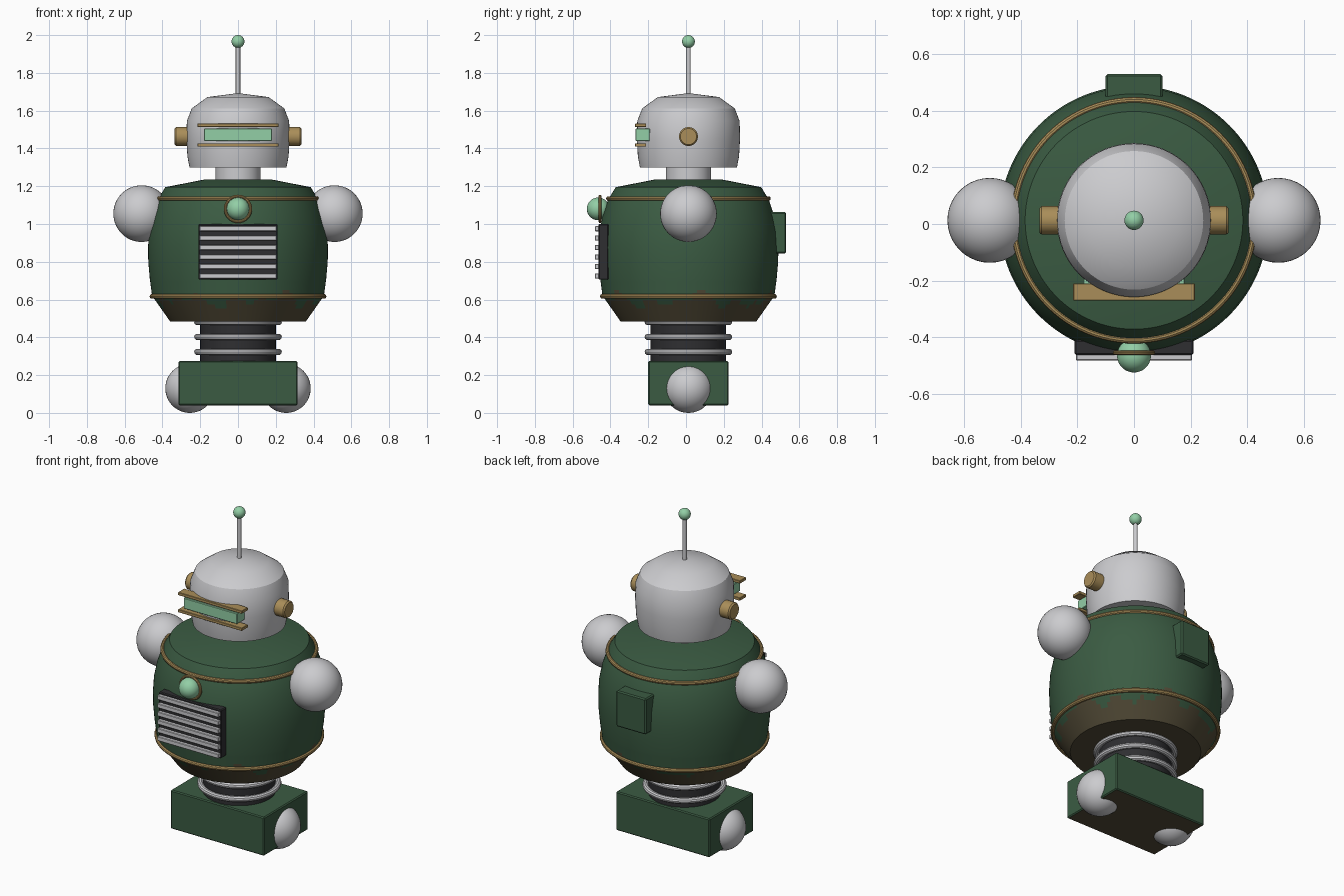
import bpy, bmesh, math
from mathutils import Matrix, Vector

if "Cube" in bpy.data.objects:
    bpy.data.objects.remove(bpy.data.objects["Cube"])

YC = 0.013  # axis of the round parts


def material(name, rgb):
    m = bpy.data.materials.new(name)
    m.diffuse_color = (*rgb, 1)
    m.use_nodes = True
    m.node_tree.nodes["Principled BSDF"].inputs["Base Color"].default_value = m.diffuse_color
    return m


GREY = material("light grey metal", (0.60, 0.60, 0.62))
GREEN = material("dark green paint", (0.043, 0.105, 0.055))
OLIVE = material("worn brown paint", (0.085, 0.070, 0.038))
BRASS = material("brass", (0.40, 0.27, 0.10))
MINT = material("mint glow", (0.29, 0.62, 0.38))
DARK = material("dark rubber", (0.028, 0.028, 0.031))


def finish(name, bm, mat, smooth=True):
    bmesh.ops.recalc_face_normals(bm, faces=bm.faces[:])
    me = bpy.data.meshes.new(name)
    bm.to_mesh(me)
    bm.free()
    ob = bpy.data.objects.new(name, me)
    bpy.context.collection.objects.link(ob)
    me.materials.append(mat)
    if smooth:
        bpy.ops.object.select_all(action='DESELECT')
        ob.select_set(True)
        bpy.context.view_layer.objects.active = ob
        bpy.ops.object.shade_smooth_by_angle(angle=math.radians(32))
    return ob


def box(name, lo, hi, mat, bevel=0.0):
    bm = bmesh.new()
    lo, hi = Vector(lo), Vector(hi)
    bmesh.ops.create_cube(bm, size=1, matrix=Matrix.Translation((lo + hi) / 2)
                          @ Matrix.Diagonal((*(hi - lo), 1)))
    if bevel:
        bmesh.ops.bevel(bm, geom=bm.edges[:], offset=bevel, segments=1, affect='EDGES')
    return finish(name, bm, mat, False)


def ball(name, pos, r, mat):
    bm = bmesh.new()
    bmesh.ops.create_uvsphere(bm, u_segments=40, v_segments=24, radius=r,
                              matrix=Matrix.Translation(pos))
    return finish(name, bm, mat)


def lathe(name, profile, mat, pos=(0, YC, 0), rot=None, segs=64, closed=False):
    """Spin (radius, height) points around the local z axis."""
    bm = bmesh.new()
    rings = []
    for r, z in profile:
        if r == 0:
            rings.append([bm.verts.new((0, 0, z))] * segs)
        else:
            rings.append([bm.verts.new((r * math.cos(2 * math.pi * i / segs),
                                        r * math.sin(2 * math.pi * i / segs), z))
                          for i in range(segs)])
    pairs = list(zip(rings, rings[1:])) + ([(rings[-1], rings[0])] if closed else [])
    for a, b in pairs:
        for i in range(segs):
            j = (i + 1) % segs
            bm.faces.new(list(dict.fromkeys((a[i], a[j], b[j], b[i]))))
    m = Matrix.Translation(pos) @ (rot or Matrix.Identity(4))
    bmesh.ops.transform(bm, matrix=m, verts=bm.verts[:])
    return finish(name, bm, mat)


def cylinder(name, r, z0, z1, mat, **kw):
    return lathe(name, [(0, z0), (r, z0), (r, z1), (0, z1)], mat, **kw)


def torus(name, R, r, mat, **kw):
    pts = [(R + r * math.cos(math.pi * k / 5), r * math.sin(math.pi * k / 5)) for k in range(10)]
    return lathe(name, pts, mat, closed=True, **kw)


# Foot block with painted-over underside and ball wheels
foot = box("foot_block", (-0.315, -0.2, 0.04), (0.315, 0.225, 0.275), GREEN, 0.006)
foot.data.materials.append(OLIVE)
for p in foot.data.polygons:
    p.material_index = int(p.normal.z < -0.9)
for s, side in ((-1, "left"), (1, "right")):
    ball(side + "_wheel", (s * 0.255, YC, 0.13), 0.13, GREY)

# Flexible waist
cylinder("waist_column", 0.2, 0.26, 0.50, DARK)
for k in range(3):
    torus(f"waist_ring_{k + 1}", 0.215, 0.017, GREY, pos=(0, YC, 0.323 + 0.079 * k))

# Barrel body, finely divided so the worn lower paint has an uneven border
shape = [(0.36, 0.485), (0.455, 0.62), (0.467, 0.71), (0.475, 0.80), (0.476, 0.88),
         (0.471, 0.96), (0.455, 1.04), (0.425, 1.13), (0.385, 1.195), (0.18, 1.235)]
profile = [(0, 0.485)]
for (r0, z0), (r1, z1) in zip(shape, shape[1:]):
    n = 6 if z0 < 0.7 else 1
    profile += [(r0 + (r1 - r0) * k / n, z0 + (z1 - z0) * k / n) for k in range(n)]
profile += [shape[-1], (0, 1.235)]
body = lathe("body", profile, GREEN, segs=128)
body.data.materials.append(OLIVE)
for p in body.data.polygons:
    c = p.center
    a = math.atan2(c.y - YC, c.x)
    edge = (0.595 + 0.022 * math.sin(5 * a + 1) + 0.02 * math.sin(11 * a)
            + 0.02 * math.sin(17 * a + 2 + 25 * c.z))
    p.material_index = int(c.z < edge)

# Brass body hoops
torus("upper_hoop", 0.424, 0.012, BRASS, pos=(0, YC, 1.135), segs=96)
torus("lower_hoop", 0.455, 0.013, BRASS, pos=(0, YC, 0.617), segs=96)

# Chest grille
box("grille_plate", (-0.21, -0.463, 0.705), (0.21, -0.41, 1.0), DARK, 0.005)
for k in range(6):
    z = 0.725 + 0.05 * k
    box(f"grille_slat_{k + 1}", (-0.205, -0.483, z - 0.0135), (0.205, -0.455, z + 0.0135), GREY, 0.003)

# Chest lamp with brass bezel
ball("chest_lamp", (0, -0.465, 1.08), 0.06, MINT)
torus("lamp_bezel", 0.067, 0.008, BRASS, pos=(0, -0.455, 1.08),
      rot=Matrix.Rotation(math.pi / 2, 4, 'X'))

# Back pack
box("back_pack", (-0.1, 0.40, 0.845), (0.1, 0.53, 1.063), GREEN, 0.007)

# Shoulders
for s, side in ((-1, "left"), (1, "right")):
    ball(side + "_shoulder", (s * 0.51, YC, 1.055), 0.15, GREY)

# Neck and domed head
cylinder("neck", 0.12, 1.22, 1.32, GREY)
lathe("head", [(0, 1.30), (0.257, 1.30), (0.268, 1.36), (0.273, 1.45), (0.271, 1.545),
               (0.245, 1.612), (0.162, 1.672), (0, 1.693)], GREY)

# Visor between two brass strips
box("visor", (-0.18, -0.267, 1.44), (0.18, -0.19, 1.505), MINT, 0.003)
for z, name in ((1.418, "lower"), (1.522, "upper")):
    box(name + "_visor_strip", (-0.215, -0.27, z - 0.009), (0.215, -0.211, z + 0.009), BRASS, 0.002)

# Ear knobs
for s, side in ((-1, "left"), (1, "right")):
    lathe(side + "_ear_knob", [(0, 0.25), (0.05, 0.25), (0.05, 0.327), (0.043, 0.335), (0, 0.335)],
          BRASS, pos=(0, YC, 1.463), rot=Matrix.Rotation(s * math.pi / 2, 4, 'Y'), segs=32)

# Antenna
cylinder("antenna_rod", 0.012, 1.67, 1.96, GREY, segs=16)
ball("antenna_tip", (0, YC, 1.966), 0.034, MINT)
